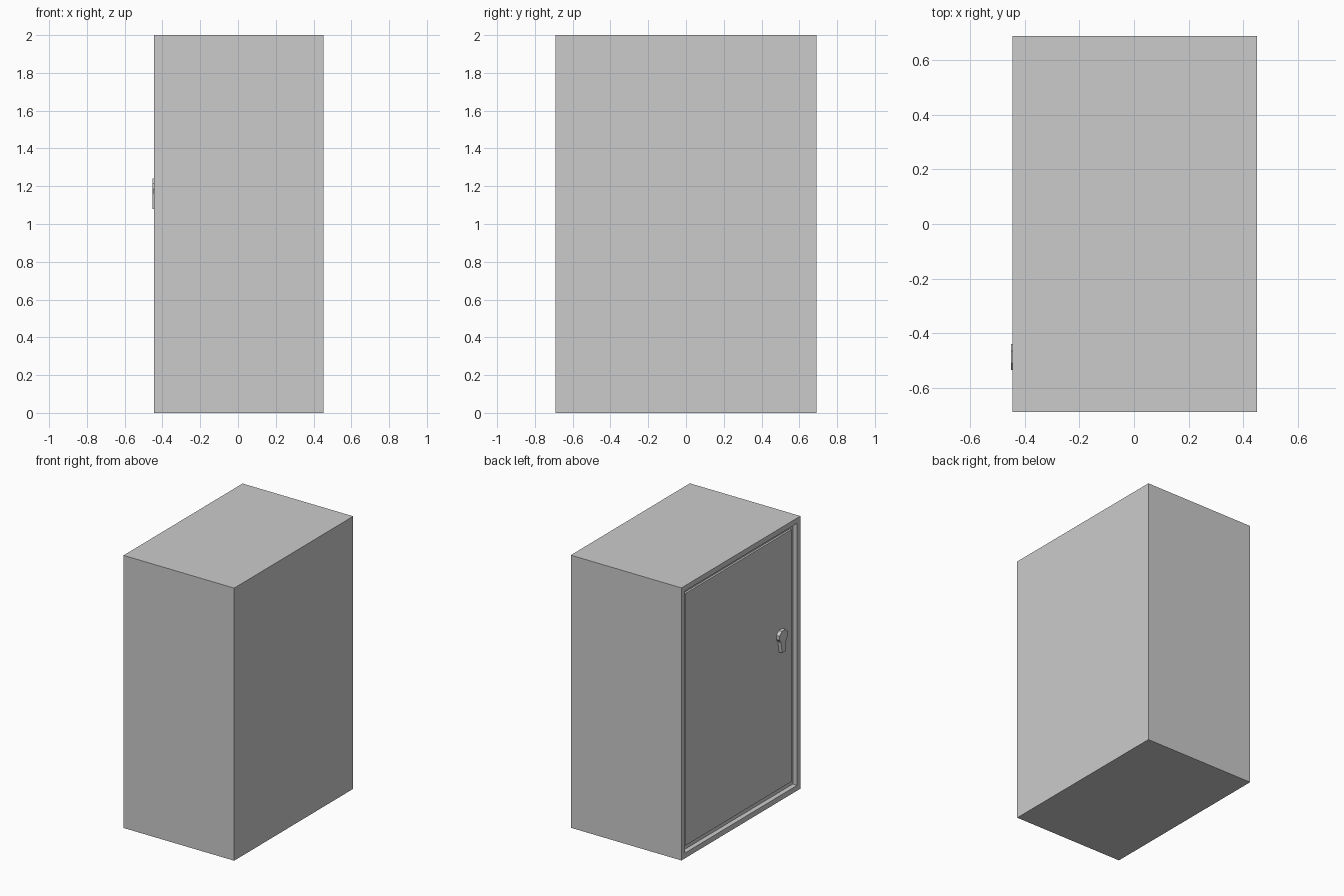
import bpy, bmesh

if "Cube" in bpy.data.objects:
    bpy.data.objects.remove(bpy.data.objects["Cube"])

FACE = -0.446          # outer plane of the door side
BACK = 0.452
HALF_Y, HEIGHT = 0.69, 2.0


def finish(name, bm):
    bmesh.ops.recalc_face_normals(bm, faces=bm.faces)
    mesh = bpy.data.meshes.new(name)
    bm.to_mesh(mesh)
    bm.free()
    obj = bpy.data.objects.new(name, mesh)
    bpy.context.collection.objects.link(obj)
    return obj


def box(name, x, y, z):
    bm = bmesh.new()
    bmesh.ops.create_cube(bm, size=1)
    for v in bm.verts:
        v.co = [lo + (c + 0.5) * (hi - lo) for c, (lo, hi) in zip(v.co, (x, y, z))]
    return finish(name, bm)


def plate(name, outline, x_in, x_out, bevel=0):
    """Extrude a y-z outline along x, with a chamfered outer rim."""
    bm = bmesh.new()
    face = bm.faces.new([bm.verts.new((x_in, y, z)) for y, z in outline])
    top = bmesh.ops.extrude_face_region(bm, geom=[face])["geom"]
    for v in top:
        if isinstance(v, bmesh.types.BMVert):
            v.co.x = x_out
    if bevel:
        rim = [e for e in bm.edges if all(v.co.x == x_out for v in e.verts)]
        bmesh.ops.bevel(bm, geom=rim, offset=bevel, segments=1, affect='EDGES')
    return finish(name, bm)


# Cabinet shell with a stepped recess for the door
bm = bmesh.new()
bmesh.ops.create_cube(bm, size=1)
for v in bm.verts:
    v.co.x = FACE if v.co.x < 0 else BACK
    v.co.y *= 2 * HALF_Y
    v.co.z = (v.co.z + 0.5) * HEIGHT
bm.normal_update()
front = next(f for f in bm.faces if f.normal.x < -0.9)
bmesh.ops.inset_region(bm, faces=[front], thickness=0.055)
rim = bmesh.ops.extrude_face_region(bm, geom=[front])["geom"]
bmesh.ops.delete(bm, geom=[front], context='FACES_ONLY')
for v in rim:
    if isinstance(v, bmesh.types.BMVert):
        v.co.x += 0.035
finish("cabinet_body", bm)

# Door leaf set inside the recess, with a narrow gap all round
box("door", (FACE + 0.02, FACE + 0.04), (-0.615, 0.615), (0.075, 1.925))

# Handle: wide faceted head tapering to a narrow lever
Y = -0.4875
half = [(0.022, 1.24), (0.0475, 1.215), (0.0475, 1.185), (0.03, 1.16), (0.018, 1.08)]
outline = [(Y + w, z) for w, z in half] + [(Y - w, z) for w, z in reversed(half)]
plate("door_handle", outline, FACE + 0.021, -0.452, 0.006)
